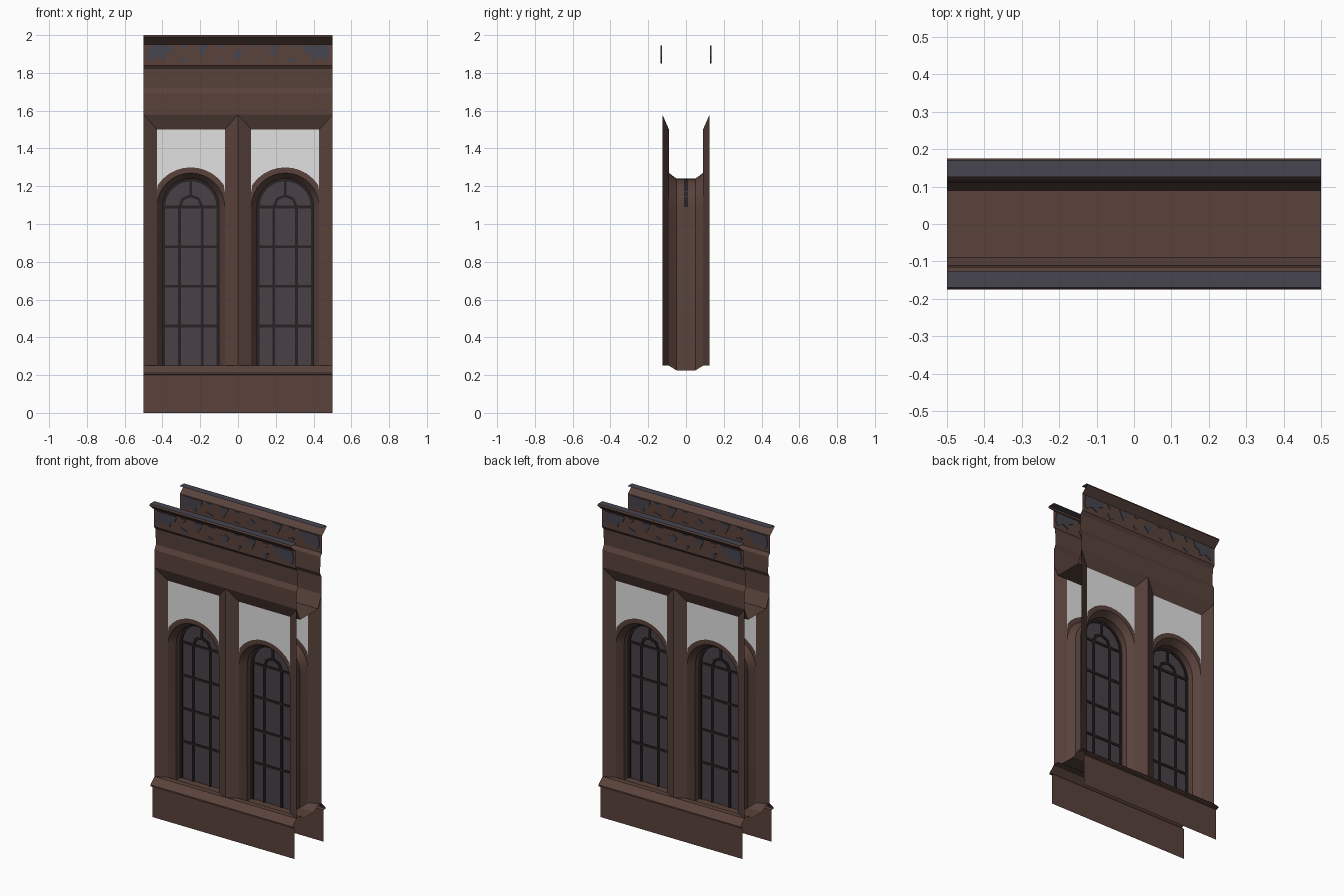
import bpy, bmesh, math
from mathutils import Vector

if "Cube" in bpy.data.objects:
    bpy.data.objects.remove(bpy.data.objects["Cube"])


def material(name, rgb):
    m = bpy.data.materials.new(name)
    m.diffuse_color = (*rgb, 1)
    m.use_nodes = True
    m.node_tree.nodes["Principled BSDF"].inputs["Base Color"].default_value = m.diffuse_color
    return m


BROWN = material("brown stone", (0.100, 0.055, 0.044))
SLATE = material("slate blue", (0.063, 0.058, 0.077))
GLASS = material("dark glass", (0.066, 0.052, 0.063))
LEAD = material("dark lead", (0.020, 0.015, 0.017))
PALE = material("pale plaster", (0.75, 0.75, 0.75))


def build(name, polys, mat, hint=None, mirror=True, smooth=False):
    """Sheet or solid from polygons; optional copy on the back (y mirrored).
    hint(centre) gives the outward direction; None means closed solids."""
    if mirror:
        polys = polys + [[(x, -y, z) for x, y, z in p] for p in polys]
    bm = bmesh.new()
    for p in polys:
        pts = []
        for q in p:
            q = tuple(round(c, 5) for c in q)
            if q not in pts:
                pts.append(q)
        if len(pts) < 3:
            continue
        f = bm.faces.new([bm.verts.new(q) for q in pts])
        f.normal_update()
        if f.calc_area() < 1e-7:
            bm.faces.remove(f)
        elif hint and f.normal.dot(Vector(hint(f.calc_center_median()))) < 0:
            f.normal_flip()
    bmesh.ops.delete(bm, geom=[v for v in bm.verts if not v.link_faces], context='VERTS')
    bmesh.ops.remove_doubles(bm, verts=bm.verts, dist=1e-5)
    if hint is None:
        bmesh.ops.recalc_face_normals(bm, faces=bm.faces)
    me = bpy.data.meshes.new(name)
    bm.to_mesh(me)
    bm.free()
    me.materials.append(mat)
    ob = bpy.data.objects.new(name, me)
    bpy.context.collection.objects.link(ob)
    if smooth:
        bpy.context.view_layer.objects.active = ob
        ob.select_set(True)
        bpy.ops.object.shade_smooth_by_angle(angle=math.radians(25))
        ob.select_set(False)
    return ob


def strip(profile):
    """Run a (y, z) profile along the full width."""
    return [[(-.5, a, b), (.5, a, b), (.5, c, d), (-.5, c, d)]
            for (a, b), (c, d) in zip(profile, profile[1:])]


def prism(outline, y0, y1):
    """Closed prism from an (x, z) outline."""
    n = len(outline)
    faces = [[(x, y, z) for x, z in outline] for y in (y0, y1)]
    for i in range(n):
        (a, b), (c, d) = outline[i], outline[(i + 1) % n]
        faces.append([(a, y0, b), (c, y0, d), (c, y1, d), (a, y1, b)])
    return faces


def bar(a, b, w=.014, d=.01):
    a, b = Vector(a), Vector(b)
    t = (b - a).normalized()
    n = Vector((-t.y, t.x)) * w / 2
    return prism([tuple(a + n), tuple(b + n), tuple(b - n), tuple(a - n)], -d, d)


def outward(c):
    return (0, math.copysign(1, c.y), 0)


# Plinth, sill and cornice
build("plinth", strip([(-.145, 0), (-.145, .2), (-.165, .203), (-.165, .212)]), BROWN, outward)
build("sill", strip([(-.165, .212), (-.125, .25), (-.09, .25), (-.05, .225), (0, .225)]),
      BROWN, lambda c: (0, 0, 1))
build("cornice", strip([(-.17, 2), (-.175, 1.99), (-.13, 1.95), (-.13, 1.84), (-.115, 1.82),
                        (-.11, 1.72), (-.125, 1.69), (-.125, 1.58), (-.09, 1.5)]), BROWN, outward)
build("cornice_top", strip([(-.125, 2), (-.17, 2)]), SLATE, lambda c: (0, 0, 1))
build("lintel_soffit", strip([(-.09, 1.5), (.09, 1.5)]), BROWN, lambda c: (0, 0, -1), False)

# Slate frieze ornaments
shapes = [[(.34, 1.945), (.35, 1.91), (.38, 1.90), (.39, 1.865), (.43, 1.885), (.47, 1.86),
           (.485, 1.89), (.475, 1.945)],
          [(.155, 1.945), (.19, 1.88), (.22, 1.945)],
          [(.27, 1.945), (.29, 1.92), (.31, 1.945)],
          [(.07, 1.945), (.09, 1.93), (.11, 1.945)],
          [(.26, 1.87), (.29, 1.85), (.31, 1.885)],
          [(.08, 1.87), (.1, 1.855), (.115, 1.88)]]
plates = prism([(-.03, 1.905), (0, 1.87), (.03, 1.905), (0, 1.925)], -.134, -.126)
for s in shapes:
    for k in (1, -1):
        plates += prism([(k * x, z) for x, z in s], -.134, -.126)
build("frieze_ornaments", plates, SLATE)

# Splayed piers, mitred into the lintel
piers = []
for ridge, edge in ((-.5, -.43), (0, -.07), (0, .07), (.5, .43)):
    piers.append([(ridge, -.125, .25), (edge, -.09, .25), (edge, -.09, 1.5), (ridge, -.125, 1.58)])
build("piers", piers, BROWN, outward)

# Two arched window bays
SPRING, N = 1.09, 16
ANG = [math.pi * i / N for i in range(N + 1)]


def arc(cx, r, clip=9):
    return [(cx + max(-clip, min(clip, r * math.cos(t))), SPRING + r * math.sin(t)) for t in ANG]


def loop(cx, r, base):
    return [(cx + r, base)] + arc(cx, r) + [(cx - r, base)]


for cx, side in ((-.25, "left"), (.25, "right")):
    outer, inner = arc(cx, .21, .18), arc(cx, .18)
    ring, panel = [], []
    for i in range(N):
        (a, b), (c, d) = outer[i], outer[i + 1]
        (e, f), (g, h) = inner[i], inner[i + 1]
        ring.append([(a, -.09, b), (c, -.09, d), (g, -.09, h), (e, -.09, f)])
        panel.append([(a, -.09, b), (c, -.09, d), (c, -.09, 1.5), (a, -.09, 1.5)])
    build(side + "_arch_band", ring, BROWN, outward)
    build(side + "_upper_panel", panel, PALE, outward)

    # Splayed reveal from the wall face to the glass
    rows = [(.18, -.09, .25), (.15, -.05, .225), (.15, 0, .225)]
    reveal = []
    for (r0, y0, b0), (r1, y1, b1) in zip(rows, rows[1:]):
        p, q = loop(cx, r0, b0), loop(cx, r1, b1)
        for i in range(len(p) - 1):
            reveal.append([(p[i][0], y0, p[i][1]), (p[i + 1][0], y0, p[i + 1][1]),
                           (q[i + 1][0], y1, q[i + 1][1]), (q[i][0], y1, q[i][1])])
    build(side + "_reveal", reveal, BROWN,
          lambda c: (cx - c.x, 0, min(0, SPRING - c.z)), smooth=True)

    # Glass and lead bars
    build(side + "_glass", prism(loop(cx, .15, .225), -.003, .003), GLASS, mirror=False)
    bars = []
    edge = loop(cx, .143, .225)
    small = arc(cx, .06)[::4]
    for path in (edge, small):
        for a, b in zip(path, path[1:]):
            bars += bar(a, b)
    for k in (-.06, .06):
        bars += bar((cx + k, .225), (cx + k, SPRING))
    for z in (.46, .67, .88, SPRING):
        bars += bar((cx - .145, z), (cx + .145, z), d=.009)
    bars += bar((cx, SPRING + .06), (cx, SPRING + .147))
    ob = build(side + "_window_bars", bars, LEAD, mirror=False)
